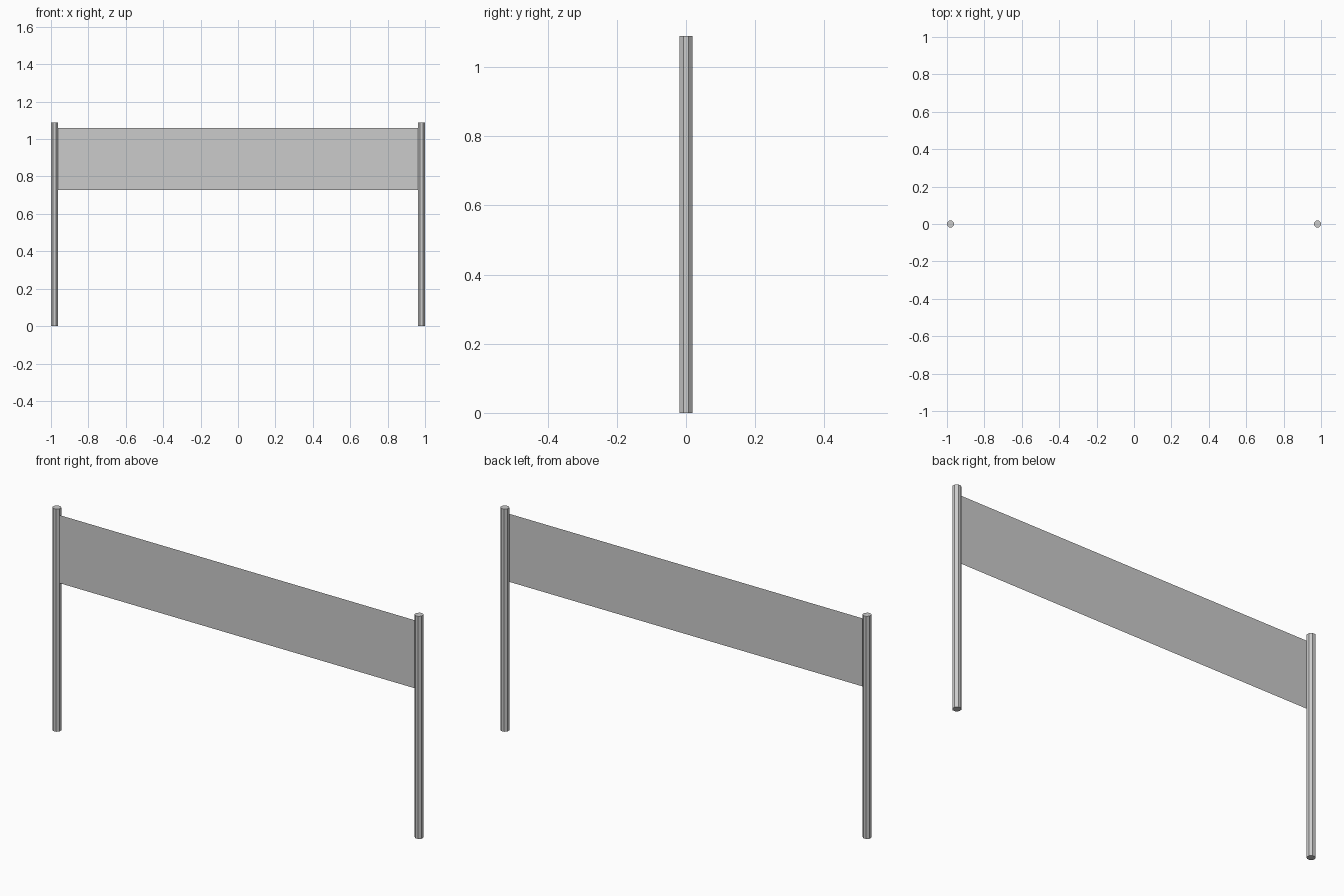
import bpy
import math

cube = bpy.data.objects.get("Cube")
if cube:
    bpy.data.objects.remove(cube, do_unlink=True)

grey = bpy.data.materials.new("light_grey")
grey.use_nodes = True
colour = (0.6, 0.6, 0.6, 1)
grey.diffuse_color = colour
grey.node_tree.nodes["Principled BSDF"].inputs["Base Color"].default_value = colour

HEIGHT = 1.09
FLAT = 0.0187                              # centre to a flat side of a post
RADIUS = FLAT / math.cos(math.pi / 8)
POST_X = 1 - FLAT
EDGE_Y = -FLAT * math.tan(math.pi / 8)     # inner front corner of a post

# Octagonal posts with flat sides facing the axes
for name, side in (("left_post", 1), ("right_post", -1)):
    bpy.ops.mesh.primitive_cylinder_add(
        vertices=8, radius=RADIUS, depth=HEIGHT,
        location=(side * POST_X, 0, HEIGHT / 2), rotation=(0, 0, math.pi / 8))
    post = bpy.context.object
    post.name = name
    post.data.materials.append(grey)

# Thin sheet stretched between the inner front corners
half = POST_X - FLAT
low, high = 0.727, 1.06
mesh = bpy.data.meshes.new("hanging_sheet")
mesh.from_pydata([(-half, EDGE_Y, low), (half, EDGE_Y, low),
                  (half, EDGE_Y, high), (-half, EDGE_Y, high)], [], [(0, 1, 2, 3)])
mesh.materials.append(grey)
sheet = bpy.data.objects.new("hanging_sheet", mesh)
bpy.context.collection.objects.link(sheet)
